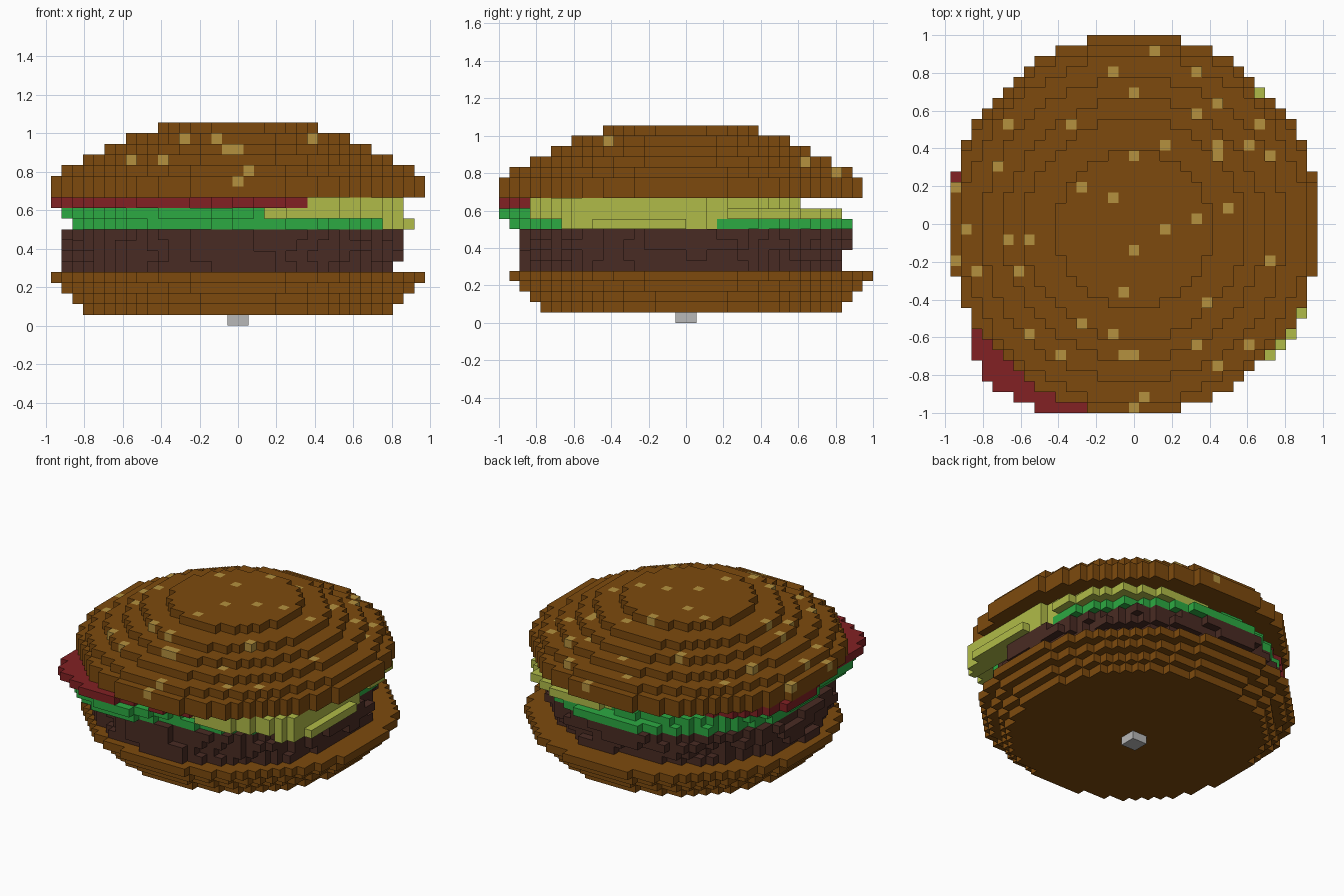
import bpy, bmesh, math

if "Cube" in bpy.data.objects:
    bpy.data.objects.remove(bpy.data.objects["Cube"])

V = 2 / 36          # size of one cube
cells = {}          # (i, j, k) -> part name


def make_mat(name, rgb):
    lin = [(c / 255 / 12.92) if c < 11 else ((c / 255 + 0.055) / 1.055) ** 2.4 for c in rgb]
    m = bpy.data.materials.new(name)
    m.diffuse_color = (*lin, 1)
    m.use_nodes = True
    m.node_tree.nodes["Principled BSDF"].inputs["Base Color"].default_value = m.diffuse_color
    return m


BROWN = make_mat("bun brown", (125, 74, 13))
MATS = {
    "bottom_bun": BROWN,
    "top_bun": BROWN,
    "seeds": make_mat("seed tan", (181, 145, 62)),
    "patty": make_mat("meat dark brown", (73, 43, 35)),
    "lettuce": make_mat("lettuce green", (44, 170, 66)),
    "pickle_leaf": make_mat("yellow green", (176, 187, 72)),
    "tomato": make_mat("tomato red", (130, 33, 35)),
    "base_peg": make_mat("light grey", (184, 184, 184)),
}


def fill(part, k, inside):
    """Fill layer k with cubes wherever inside(x, y) holds at the cube centre."""
    for i in range(-17, 18):
        for j in range(-18, 18):
            if inside(i * V, (j + 0.5) * V):
                cells[(i, j, k)] = part


def disc(cx, cy, r, xmax=2.0):
    return lambda x, y: math.hypot(x - cx, y - cy) <= r and x < xmax


# Bottom bun: four widening layers
for k, w in enumerate((29, 31, 33, 35), 1):
    fill("bottom_bun", k, disc(0, V / 2, w / 2 * V))


# Patty with a rough edge
def rough(k):
    cy = 0 if k > 6 else -V / 2
    base = 15.9 if k > 6 else 15.4

    def inside(x, y):
        dx, dy = x / V + 0.5, (y - cy) / V
        a = math.atan2(dy, dx)
        return math.hypot(dx, dy) <= base + 0.3 * math.sin(7 * a + k) + 0.25 * math.sin(13 * a - 2 * k)
    return inside


for k in range(5, 9):
    fill("patty", k, rough(k))

# Lettuce, two layers with a bulge at the front left
fill("lettuce", 9, disc(0, 0.02, 0.87, 0.80))
fill("lettuce", 9, disc(-0.3, -0.42, 0.52))
fill("lettuce", 10, disc(-0.1, 0.0, 0.81))
fill("lettuce", 10, disc(-0.3, -0.42, 0.57))

# Tomato slices
fill("tomato", 11, disc(0, 0, 0.6))
fill("tomato", 11, disc(-0.40, -0.51, 0.48))
fill("tomato", 11, disc(-0.44, 0.09, 0.53))

# Yellow-green leaf draped over the right side
leaf = disc(0.38, -0.25, 0.575, 0.92)
fill("pickle_leaf", 9, lambda x, y: leaf(x, y) and x > 0.75)
fill("pickle_leaf", 10, disc(0.30, 0.30, 0.54))
fill("pickle_leaf", 10, lambda x, y: leaf(x, y) and 0.1 < x < 0.86)
fill("pickle_leaf", 11, disc(0.32, 0.14, 0.47))
fill("pickle_leaf", 11, lambda x, y: leaf(x, y) and x < 0.86)
fill("tomato", 11, lambda x, y: disc(0.03, -0.42, 0.5)(x, y) and x < 0.36)

# Top bun: stepped dome
for k, w in enumerate((35, 35, 33, 29, 25, 21, 15), 12):
    fill("top_bun", k, disc(0, -V / 2, w / 2 * V))

# Seeds recolour the topmost bun cube in a column
SEEDS = [(2, 16), (-2, 14), (6, 14), (0, 12), (8, 11), (6, 10), (-6, 9), (-12, 9), (12, 9),
         (3, 7), (8, 7), (8, 6), (11, 7), (13, 6), (0, 6), (-13, 5), (-17, 3), (-5, 3),
         (-2, 2), (9, 1), (6, 0), (-16, -1), (3, -1), (-12, -2), (-10, -2), (0, -3),
         (-17, -4), (-15, -5), (-11, -5), (13, -4), (-1, -7), (7, -8), (-5, -10),
         (-10, -11), (-2, -11), (-7, -13), (-1, -13), (0, -13), (6, -12), (11, -12),
         (8, -14), (1, -17), (0, -18)]
for i, j in SEEDS:
    for k in range(18, 11, -1):
        if (i, j, k) in cells:
            cells[(i, j, k)] = "seeds"
            break

# Corner offsets of each cube side, outward winding
SIDES = {
    (1, 0, 0): ((1, 0, 0), (1, 1, 0), (1, 1, 1), (1, 0, 1)),
    (-1, 0, 0): ((0, 0, 0), (0, 0, 1), (0, 1, 1), (0, 1, 0)),
    (0, 1, 0): ((0, 1, 0), (0, 1, 1), (1, 1, 1), (1, 1, 0)),
    (0, -1, 0): ((0, 0, 0), (1, 0, 0), (1, 0, 1), (0, 0, 1)),
    (0, 0, 1): ((0, 0, 1), (1, 0, 1), (1, 1, 1), (0, 1, 1)),
    (0, 0, -1): ((0, 0, 0), (0, 1, 0), (1, 1, 0), (1, 0, 0)),
}


def finish(name, bm):
    me = bpy.data.meshes.new(name)
    bm.to_mesh(me)
    bm.free()
    me.materials.append(MATS[name])
    bpy.context.collection.objects.link(bpy.data.objects.new(name, me))


# Build one object per part, keeping only exposed cube sides
for name in MATS:
    if name == "base_peg":
        continue
    bm = bmesh.new()
    verts = {}
    for (i, j, k), part in cells.items():
        if part != name:
            continue
        for (dx, dy, dz), corners in SIDES.items():
            if (i + dx, j + dy, k + dz) in cells:
                continue
            face = []
            for a, b, c in corners:
                key = (i + a, j + b, k + c)
                if key not in verts:
                    verts[key] = bm.verts.new(((key[0] - 0.5) * V, key[1] * V, key[2] * V))
                face.append(verts[key])
            bm.faces.new(face)
    finish(name, bm)

# Small peg under the bun
bm = bmesh.new()
bmesh.ops.create_cube(bm, size=1)
for v in bm.verts:
    v.co = (v.co.x * 2 * V, v.co.y * 2 * V, (v.co.z + 0.5) * V)
finish("base_peg", bm)
